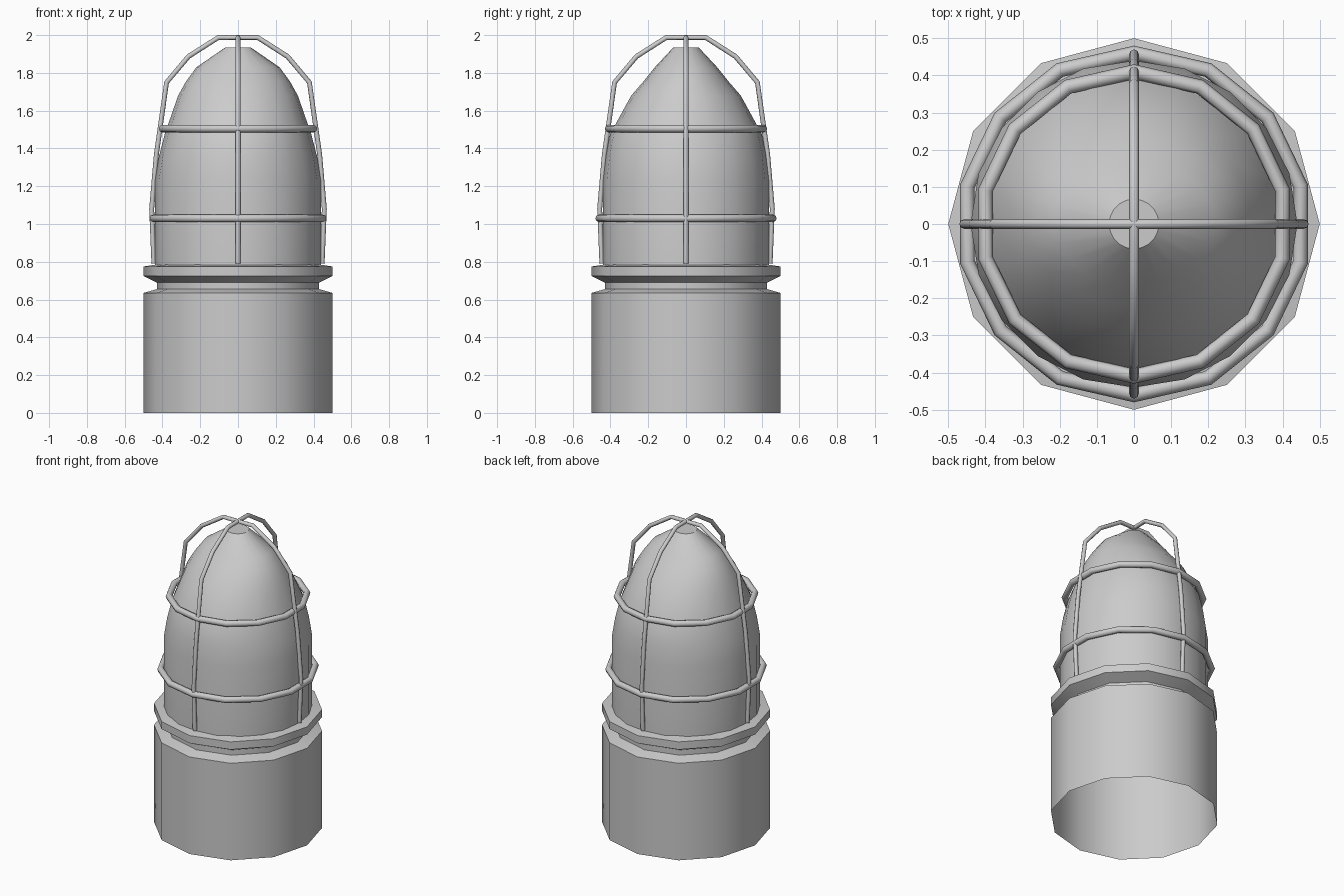
import bpy
import bmesh
from math import sin, cos, pi, radians

if "Cube" in bpy.data.objects:
    bpy.data.objects.remove(bpy.data.objects["Cube"])


def loft(name, rings, sides, cap_top=False):
    """Skin a stack of elliptical rings given as (x radius, y radius, z)."""
    bm = bmesh.new()
    loops = []
    for rx, ry, z in rings:
        loops.append([bm.verts.new((rx * cos(2 * pi * i / sides),
                                    ry * sin(2 * pi * i / sides), z))
                      for i in range(sides)])
    for a, b in zip(loops, loops[1:]):
        for i in range(sides):
            j = (i + 1) % sides
            bm.faces.new((a[i], a[j], b[j], b[i]))
    if cap_top:
        bm.faces.new(loops[-1])
    mesh = bpy.data.meshes.new(name)
    bm.to_mesh(mesh)
    bm.free()
    obj = bpy.data.objects.new(name, mesh)
    bpy.context.collection.objects.link(obj)
    smooth(obj)
    return obj


def smooth(obj):
    bpy.ops.object.select_all(action='DESELECT')
    obj.select_set(True)
    bpy.context.view_layer.objects.active = obj
    bpy.ops.object.shade_smooth_by_angle(angle=radians(35))


def tube(name, points, radius, closed=False):
    """Round bar following a polyline."""
    curve = bpy.data.curves.new(name, 'CURVE')
    curve.dimensions = '3D'
    curve.bevel_depth = radius
    curve.bevel_resolution = 2
    curve.use_fill_caps = True
    spline = curve.splines.new('POLY')
    spline.points.add(len(points) - 1)
    for p, co in zip(spline.points, points):
        p.co = (*co, 1)
    spline.use_cyclic_u = closed
    obj = bpy.data.objects.new(name, curve)
    bpy.context.collection.objects.link(obj)
    return obj


# Twelve-sided open base with groove and collar
base = [(0.5, 0), (0.5, 0.635), (0.43, 0.655), (0.43, 0.69),
        (0.5, 0.725), (0.5, 0.775), (0.435, 0.785)]
loft("base_and_collar", [(r, r, z) for r, z in base], 12)

# Lamp dome, slightly narrower towards the top when seen from the side
dome = [(0.44, 0.44, 0.78), (0.44, 0.44, 1.235), (0.418, 0.425, 1.36),
        (0.388, 0.402, 1.475), (0.317, 0.29, 1.68), (0.275, 0.225, 1.755),
        (0.22, 0.165, 1.83), (0.067, 0.067, 1.935)]
loft("lamp_dome", dome, 20, cap_top=True)

# Two crossing guard hoops
half = [(0.445, 0.79), (0.457, 1.08), (0.432, 1.37),
        (0.378, 1.75), (0.262, 1.887), (0.105, 1.987)]
path = half + [(-r, z) for r, z in reversed(half)]
tube("guard_hoop_side_to_side", [(r, 0, z) for r, z in path], 0.013)
tube("guard_hoop_front_to_back", [(0, r, z) for r, z in path], 0.013)

# Horizontal guard rings, fourteen sides with corners at front and back
for name, r, z in (("lower_guard_ring", 0.46, 1.03),
                   ("upper_guard_ring", 0.41, 1.505)):
    pts = [(r * sin(2 * pi * i / 14), r * cos(2 * pi * i / 14), z)
           for i in range(14)]
    tube(name, pts, 0.02, closed=True)
